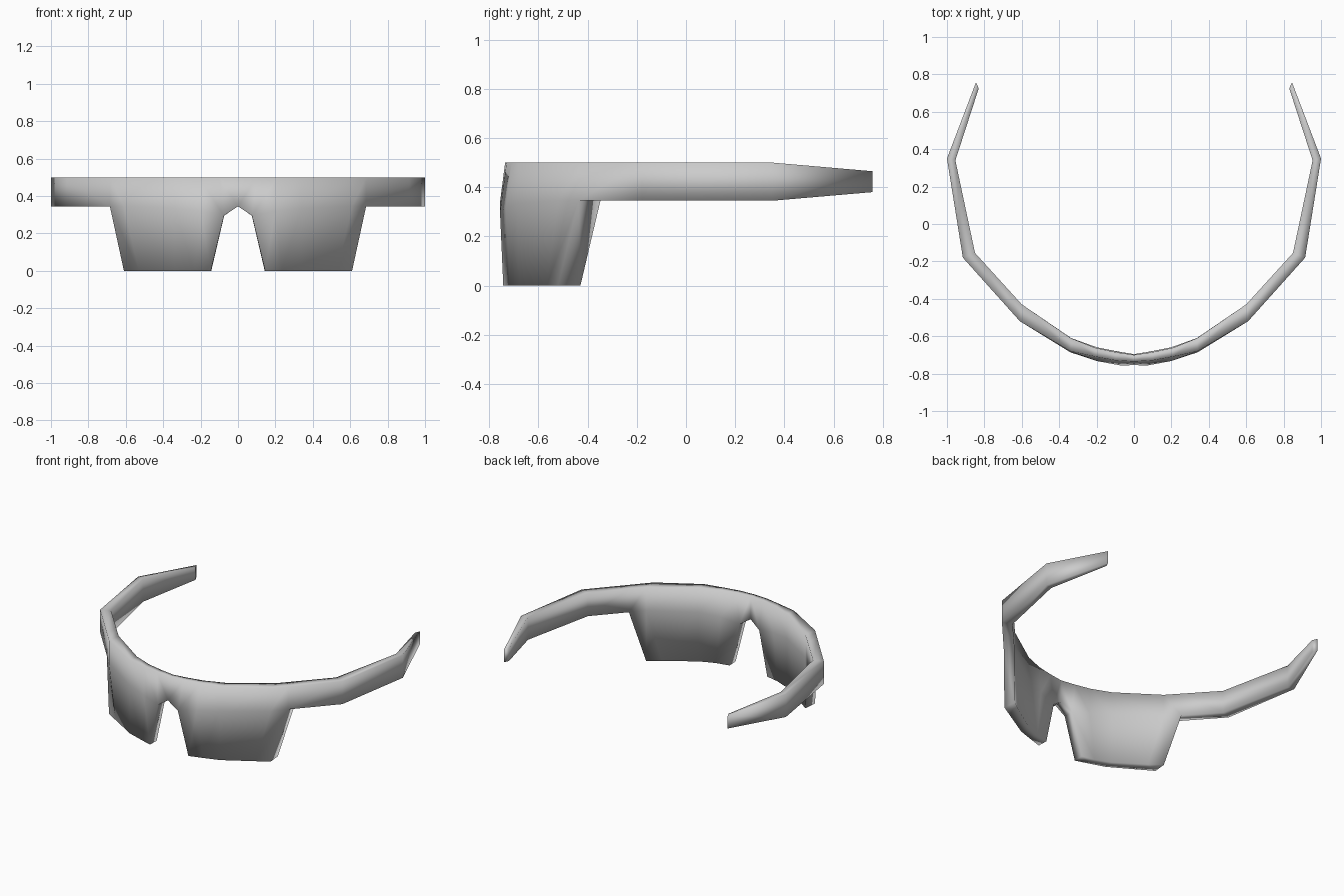
import bpy, bmesh

if "Cube" in bpy.data.objects:
    bpy.data.objects.remove(bpy.data.objects["Cube"])

# Plan-view paths (x, y) of the front's outer and inner surfaces
OUTER = [(0, -0.735), (0.12, -0.728), (0.34, -0.68), (0.61, -0.52), (0.915, -0.18)]
INNER = [(0, -0.70), (0.12, -0.682), (0.28, -0.645), (0.42, -0.56), (0.60, -0.43), (0.85, -0.155)]


def lerp_path(path, x):
    for (x0, y0), (x1, y1) in zip(path, path[1:]):
        if x <= x1:
            return y0 + (y1 - y0) * (x - x0) / (x1 - x0)
    return path[-1][1]


# Front columns: (x top, x middle, x bottom, z middle, bulge of middle, bulge of bottom)
FRONT = [
    (0.0, 0.0, None, 0.345, 0.020, 0),
    (0.10, 0.075, 0.145, 0.295, 0.025, 0.020),
    (0.21, 0.20, 0.235, 0.32, 0.022, 0.012),
    (0.34, 0.34, 0.34, 0.335, 0.006, 0.0),
    (0.61, 0.61, 0.53, 0.345, 0.0, 0.0),
    (0.685, 0.685, 0.61, 0.345, 0.0, 0.0),
]
# Temple stations: outer x, y, inner x, y, z top, z bottom
TEMPLE = [
    (0.915, -0.18, 0.85, -0.155, 0.5, 0.345),
    (1.0, 0.35, 0.955, 0.34, 0.5, 0.345),
    (0.845, 0.757, 0.83, 0.725, 0.465, 0.38),
]

bm = bmesh.new()


def pair(x, z, bulge):
    """Matching outer and inner vertices of the front."""
    xi = x * 0.985
    return (bm.verts.new((x, lerp_path(OUTER, x) - bulge, z)),
            bm.verts.new((xi, lerp_path(INNER, xi) + bulge * 0.2, z)))


# Rows of vertex pairs: top, middle, bottom
top, mid, low = [], [], []
for xt, xm, xb, zm, bulge_m, bulge_b in FRONT:
    top.append(pair(xt, 0.5, 0))
    mid.append(pair(xm, zm, bulge_m))
    low.append(None if xb is None else pair(xb, 0.0, bulge_b))
for xo, yo, xi, yi, zt, zb in TEMPLE:
    for row, z in ((top, zt), (mid, zb)):
        row.append((bm.verts.new((xo, yo, z)), bm.verts.new((xi, yi, z))))
    low.append(None)

# Outer and inner skins
partner = {}
for row in (top, mid, low):
    for p in row:
        if p:
            partner[p[0]] = p[1]
outer_faces = []
for upper, lower in ((top, mid), (mid, low)):
    for i in range(len(top) - 1):
        if lower[i] and lower[i + 1]:
            quad = [lower[i][0], lower[i + 1][0], upper[i + 1][0], upper[i][0]]
            outer_faces.append(bm.faces.new(quad))
            bm.faces.new([partner[v] for v in reversed(quad)])

# Rim joining both skins, left open on the mirror plane
rim = [l for f in outer_faces for l in f.loops if len(l.edge.link_faces) == 1]
rim = [(l.vert, l.link_loop_next.vert) for l in rim]
for a, b in rim:
    if abs(a.co.x) + abs(b.co.x) > 1e-5:
        bm.faces.new((b, a, partner[a], partner[b]))

bmesh.ops.recalc_face_normals(bm, faces=bm.faces)
for f in bm.faces:
    f.smooth = True
mesh = bpy.data.meshes.new("wraparound_glasses")
bm.to_mesh(mesh)
bm.free()
# Make sure the front faces point outwards
if mesh.polygons[0].normal.y > 0:
    mesh.flip_normals()

glasses = bpy.data.objects.new("wraparound_glasses", mesh)
bpy.context.collection.objects.link(glasses)
mirror = glasses.modifiers.new("mirror", 'MIRROR')
mirror.use_clip = True
mirror.merge_threshold = 0.001
